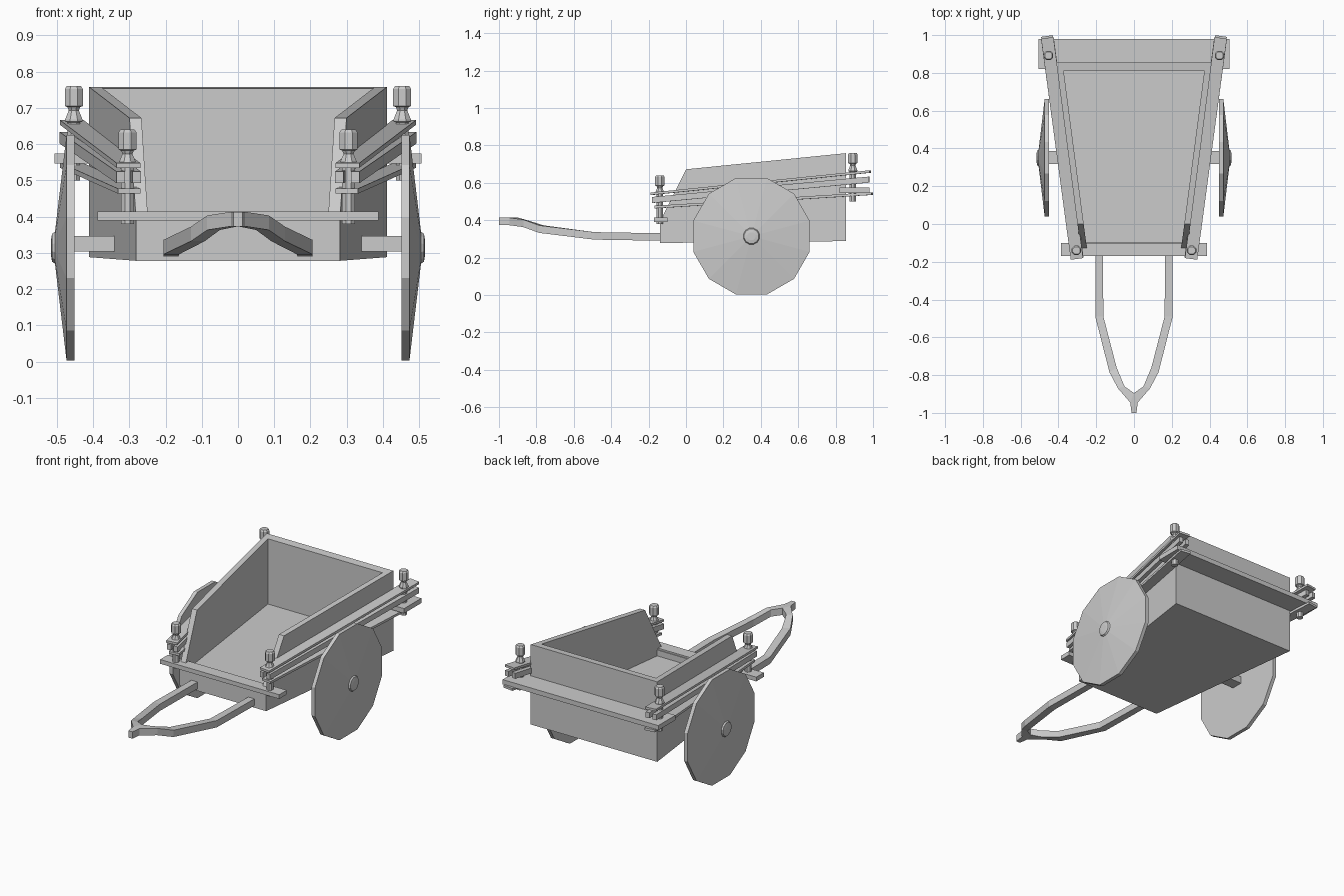
import bpy, bmesh, math
from mathutils import Vector, Matrix

if "Cube" in bpy.data.objects:
    bpy.data.objects.remove(bpy.data.objects["Cube"])


def finish(name, bm, mirror=False):
    bmesh.ops.recalc_face_normals(bm, faces=bm.faces)
    me = bpy.data.meshes.new(name)
    bm.to_mesh(me)
    bm.free()
    ob = bpy.data.objects.new(name, me)
    bpy.context.collection.objects.link(ob)
    if mirror:
        ob.modifiers.new("Mirror", 'MIRROR').use_mirror_merge = False
    return ob


def skin(name, rings, mirror=False):
    """Join rings of points into one capped solid."""
    bm = bmesh.new()
    rows = [[bm.verts.new(p) for p in ring] for ring in rings]
    n = len(rows[0])
    for a, b in zip(rows, rows[1:]):
        for i in range(n):
            j = (i + 1) % n
            bm.faces.new((a[i], a[j], b[j], b[i]))
    bm.faces.new(rows[0])
    bm.faces.new(rows[-1])
    return finish(name, bm, mirror)


def prism(name, profile, xa, xb, mirror=False):
    """Side profile (y, z) spanned between two x limits that depend on y."""
    return skin(name, [[(f(y), y, z) for y, z in profile] for f in (xa, xb)], mirror)


def plank(name, a, b, w, t, mirror=False):
    a, b = Vector(a), Vector(b)
    d = b - a
    s = Vector((d.y, -d.x, 0)).normalized() * w / 2
    u = Vector((0, 0, t / 2))
    return skin(name, [[p - s - u, p + s - u, p + s + u, p - s + u] for p in (a, b)], mirror)


def lathe(name, profile, sides, mat):
    rings = []
    for r, h in profile:
        rings.append([mat @ Vector((r * math.cos(t), r * math.sin(t), h))
                      for t in [math.tau * (i + .5) / sides for i in range(sides)]])
    return skin(name, rings, True)


def rect(y0, y1, z0, z1):
    return [(y0, z0), (y1, z0), (y1, z1), (y0, z1)]


# tub, tapering towards the front
def outer(y): return 0.281 + 0.131 * (y + 0.14)
def inner(y): return outer(y) - 0.033
def inner_left(y): return -inner(y)


prism("tub_side", [(-.14, .278), (.855, .288), (.855, .758), (0, .672), (-.13, .41), (-.14, .40)],
      inner, outer, True)
prism("tub_floor", [(-.14, .278), (.855, .288), (.855, .37), (-.14, .37)], inner_left, inner)
prism("tub_front", rect(-.14, -.095, .36, .405), inner_left, inner)
prism("tub_back", [(.81, .36), (.855, .36), (.855, .758), (.81, .7535)], inner_left, inner)

# cross boards
plank("front_board", (-.387, -.135, .402), (.387, -.135, .402), .07, .025)
plank("back_board", (-.506, .90, .56), (.506, .90, .56), .16, .028)

# side rails
plank("top_rail", (.302, -.185, .541), (.459, .985, .66), .066, .013, True)
for side, off in (("inner", -.022), ("outer", .022)):
    plank(side + "_middle_rail", (.301 + off, -.18, .508), (.458 + off, .98, .617), .024, .032, True)
plank("lower_rail", (.300, -.165, .470), (.461, .995, .542), .062, .014, True)

# corner posts
post = [(.019, -.26), (.019, -.10), (.026, -.098), (.026, -.092), (.015, -.067),
        (.019, -.058), (.027, -.055), (.027, -.008), (.021, 0)]
lathe("front_post", post, 8, Matrix.Translation((.305, -.14, .64)))
lathe("back_post", post, 8, Matrix.Translation((.453, .892, .76)))

# wheels and axle
wheel = [(.322, .451), (.322, .473), (.045, .505), (.040, .513), (.022, .516)]
lathe("wheel", wheel, 12, Matrix.Translation((0, .35, .314)) @ Matrix.Rotation(math.pi / 2, 4, 'Y'))
plank("axle", (-.46, .352, .325), (.46, .352, .325), .07, .042)

# curved pulling handle: outer x, y, inner x, y, centre z
path = [(.205, -.13, .165, -.13, .310), (.205, -.49, .162, -.49, .316),
        (.13, -.785, .092, -.76, .352), (.085, -.87, .05, -.86, .383),
        (.02, -.945, 0, -.895, .393), (.013, -1.0, 0, -1.0, .393)]
skin("handle", [[(xo, yo, z - .02), (xi, yi, z - .02), (xi, yi, z + .02), (xo, yo, z + .02)]
                for xo, yo, xi, yi, z in path], True)
